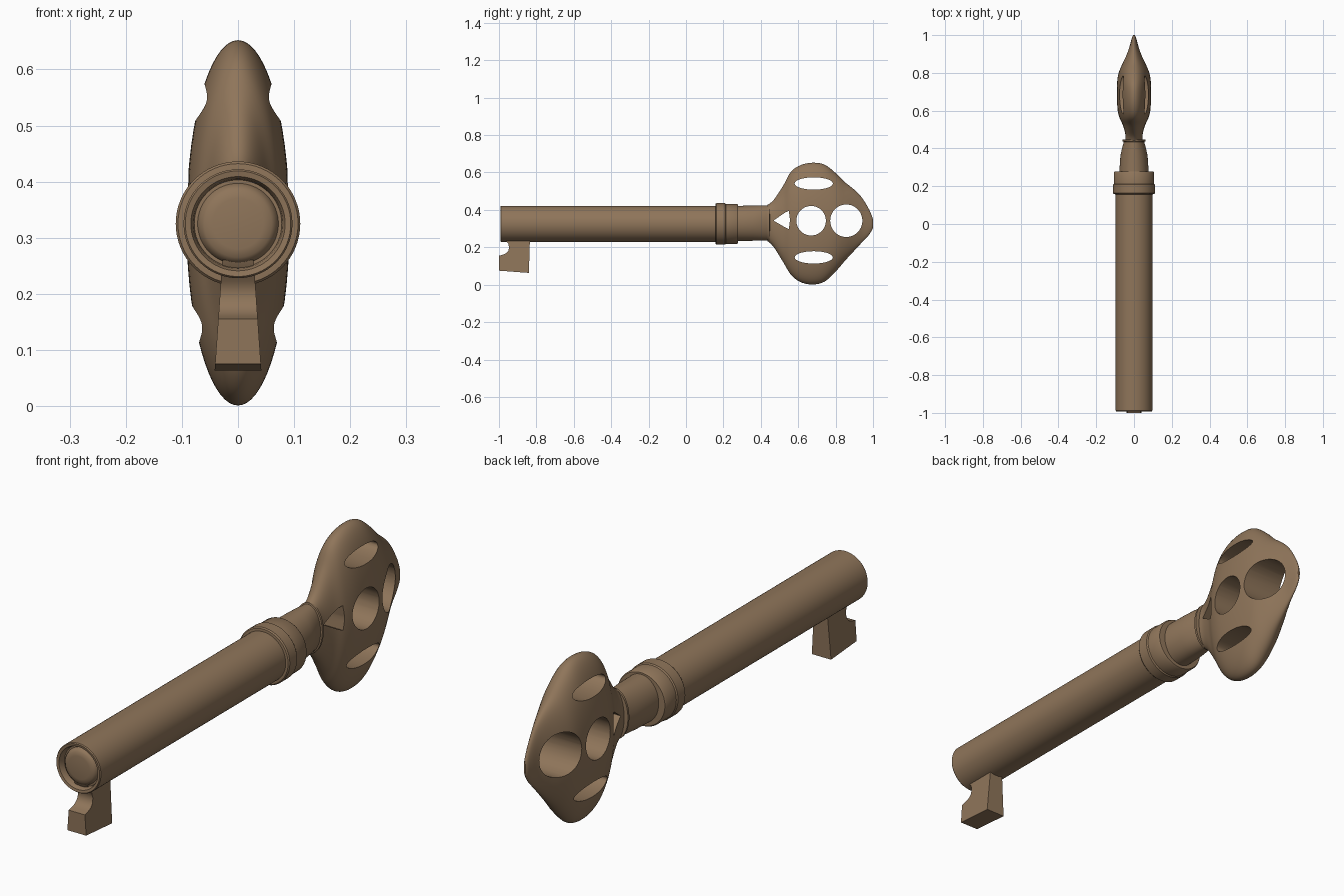
import bpy, bmesh, math

if "Cube" in bpy.data.objects:
    bpy.data.objects.remove(bpy.data.objects["Cube"])

brass = bpy.data.materials.new("aged_brass")
brass.diffuse_color = (0.275, 0.178, 0.102, 1)
brass.use_nodes = True
brass.node_tree.nodes["Principled BSDF"].inputs["Base Color"].default_value = brass.diffuse_color
ZC = 0.325  # height of the shaft axis


def finish(name, bm, mat=True):
    bmesh.ops.recalc_face_normals(bm, faces=bm.faces)
    me = bpy.data.meshes.new(name)
    bm.to_mesh(me)
    bm.free()
    ob = bpy.data.objects.new(name, me)
    bpy.context.collection.objects.link(ob)
    if mat:
        me.materials.append(brass)
    return ob


def smooth(ob, angle=35):
    bpy.ops.object.select_all(action='DESELECT')
    ob.select_set(True)
    bpy.context.view_layer.objects.active = ob
    bpy.ops.object.shade_smooth_by_angle(angle=math.radians(angle))


def loft(name, rings, seg=64):
    """Join elliptical rings (y, x radius, z radius, z centre) along y."""
    bm = bmesh.new()
    loops = []
    for y, rx, rz, zc in rings:
        loops.append([bm.verts.new((rx * math.cos(a), y, zc + rz * math.sin(a)))
                      for a in (2 * math.pi * i / seg for i in range(seg))])
    for a, b in zip(loops, loops[1:]):
        for i in range(seg):
            j = (i + 1) % seg
            bm.faces.new((a[i], a[j], b[j], b[i]))
    bm.faces.new(loops[0])
    bm.faces.new(loops[-1])
    return finish(name, bm)


def lathe(name, profile):
    ob = loft(name, [(y, r, r, ZC) for y, r in profile])
    smooth(ob)
    return ob


def prism(name, pts, width, mat=True):
    """Extrude a (y, z) outline along x; width(z) gives the half width."""
    bm = bmesh.new()
    sides = [[bm.verts.new((s * width(z), y, z)) for y, z in pts] for s in (-1, 1)]
    n = len(pts)
    for i in range(n):
        j = (i + 1) % n
        bm.faces.new((sides[0][i], sides[0][j], sides[1][j], sides[1][i]))
    for s in sides:
        bm.faces.new(s)
    return finish(name, bm, mat)


def spline(pts, steps=5):
    """Catmull-Rom smoothing of a list of tuples."""
    out = []
    p = [pts[0]] + pts + [pts[-1]]
    for k in range(1, len(p) - 2):
        for s in range(steps):
            t = s / steps
            out.append(tuple(0.5 * (2 * b + (c - a) * t + (2 * a - 5 * b + 4 * c - d) * t * t
                                    + (3 * b - a - 3 * c + d) * t ** 3)
                             for a, b, c, d in zip(p[k - 1], p[k], p[k + 1], p[k + 2])))
    return out + [pts[-1]]


# Shaft with a grooved, domed end
lathe("shaft", [(-0.986, 0.045), (-0.983, 0.06), (-0.976, 0.068), (-0.965, 0.072), (-0.965, 0.078),
                (-0.98, 0.08), (-0.99, 0.084), (-0.992, 0.094), (-0.988, 0.097), (0.2, 0.097)])

# Stepped collar
lathe("collar", [(0.157, 0.096), (0.158, 0.107), (0.163, 0.111), (0.208, 0.111), (0.213, 0.107),
                 (0.272, 0.107), (0.278, 0.103), (0.279, 0.08)])

# Neck, flattened sideways, with a thin lip where it meets the bow
smooth(loft("neck", [(0.25, 0.078, 0.094, ZC + 0.003), (0.30, 0.076, 0.094, ZC + 0.003),
                     (0.36, 0.072, 0.094, ZC + 0.004), (0.40, 0.064, 0.094, ZC + 0.005),
                     (0.435, 0.054, 0.094, ZC + 0.005), (0.437, 0.06, 0.099, ZC + 0.005),
                     (0.446, 0.06, 0.099, ZC + 0.005), (0.448, 0.045, 0.09, ZC + 0.005)]))

# Bow: (y, half thickness, top z, bottom z)
outline = [(0.435, 0.046, 0.425, 0.235), (0.47, 0.045, 0.455, 0.20), (0.52, 0.058, 0.53, 0.12),
           (0.56, 0.076, 0.602, 0.055), (0.61, 0.088, 0.638, 0.015), (0.675, 0.092, 0.652, 0.001),
           (0.74, 0.09, 0.642, 0.016), (0.80, 0.083, 0.597, 0.07), (0.85, 0.066, 0.548, 0.128),
           (0.90, 0.042, 0.508, 0.182), (0.94, 0.024, 0.466, 0.225), (0.975, 0.014, 0.41, 0.262),
           (0.992, 0.009, 0.372, 0.288), (1.0, 0.004, 0.35, 0.305)]
bow = loft("bow", [(y, t, (a - b) / 2, (a + b) / 2) for y, t, a, b in spline(outline)], 72)


def oval(y, z, ry, rz, n=40):
    return [(y + ry * math.cos(2 * math.pi * i / n), z + rz * math.sin(2 * math.pi * i / n))
            for i in range(n)]


# Holes pierced through the bow
holes = [oval(0.669, 0.342, 0.079, 0.079), oval(0.857, 0.342, 0.086, 0.087),
         oval(0.683, 0.541, 0.102, 0.033), oval(0.683, 0.146, 0.102, 0.033),
         [(0.468, 0.343), (0.53, 0.386), (0.55, 0.394), (0.556, 0.345), (0.55, 0.297), (0.53, 0.306)]]
bpy.context.view_layer.objects.active = bow
for pts in holes:
    cutter = prism("hole_cutter", pts, lambda z: 0.2, False)
    cutter.hide_render = True
    mod = bow.modifiers.new("hole", 'BOOLEAN')
    mod.operation = 'DIFFERENCE'
    mod.solver = 'EXACT'
    mod.object = cutter
    bpy.ops.object.modifier_apply(modifier=mod.name)
    bpy.data.objects.remove(cutter)
smooth(bow, 40)

# Bit: tapered tooth under the shaft end with a curved notch
bit = prism("bit", [(-1.0, 0.075), (-0.84, 0.063), (-0.834, 0.26), (-0.975, 0.26), (-0.965, 0.235),
                    (-0.951, 0.222), (-0.946, 0.2), (-0.95, 0.18), (-0.963, 0.167), (-0.98, 0.16),
                    (-1.0, 0.155)], lambda z: 0.0415 - 0.07 * (z - 0.065))
smooth(bit, 40)
